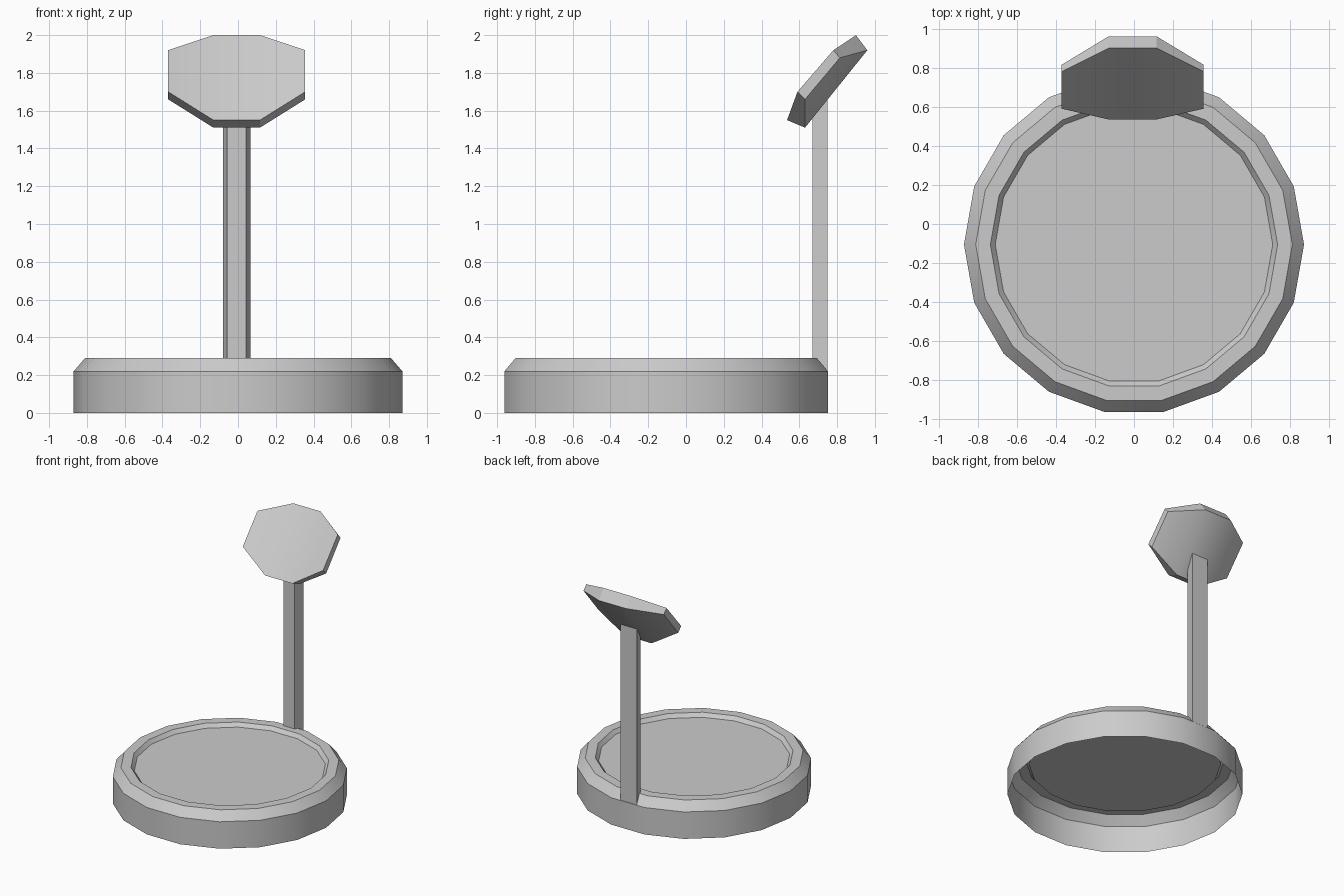
import bpy, math

old = bpy.data.objects.get("Cube")
if old:
    bpy.data.objects.remove(old, do_unlink=True)

GREY = 0.6
mat = bpy.data.materials.new("plain_grey")
mat.use_nodes = True
mat.diffuse_color = (GREY, GREY, GREY, 1)
mat.node_tree.nodes["Principled BSDF"].inputs["Base Color"].default_value = (GREY, GREY, GREY, 1)

MID_X = -0.007  # the post and head sit slightly off centre


def add_part(name, verts, faces):
    mesh = bpy.data.meshes.new(name)
    mesh.from_pydata(verts, [], faces)
    mesh.materials.append(mat)
    obj = bpy.data.objects.new(name, mesh)
    bpy.context.collection.objects.link(obj)
    bpy.ops.object.select_all(action='DESELECT')
    obj.select_set(True)
    bpy.context.view_layer.objects.active = obj
    bpy.ops.object.shade_smooth_by_angle(angle=math.radians(30))
    return obj


# Basin: an open-bottomed shell turned from a profile, closed by a sunken floor
SIDES = 18
profile = [(0.87, 0), (0.87, 0.22), (0.81, 0.29), (0.735, 0.29), (0.71, 0.26)]
verts, faces = [], []
for r, z in profile:
    for i in range(SIDES):
        a = math.tau * i / SIDES
        verts.append((r * math.cos(a), r * math.sin(a) - 0.105, z))
for k in range(len(profile) - 1):
    for i in range(SIDES):
        j = (i + 1) % SIDES
        lo, hi = k * SIDES, (k + 1) * SIDES
        faces.append((lo + i, lo + j, hi + j, hi + i))
top = (len(profile) - 1) * SIDES
faces.append(tuple(range(top, top + SIDES)))
add_part("basin", verts, faces)

# Post: trapezoid section, wide at the back
section = [(-0.05, 0.67), (0.05, 0.67), (0.073, 0.75), (-0.073, 0.75)]
verts = [(x + MID_X, y, z) for z in (0.22, 1.67) for x, y in section]
faces = [(3, 2, 1, 0), (4, 5, 6, 7)]
faces += [(i, (i + 1) % 4, (i + 1) % 4 + 4, i + 4) for i in range(4)]
add_part("post", verts, faces)

# Head: thick eight-sided plate, leaning back, with its sides bent forward
# columns run left to right as bottom and top points: (y, z) pairs
front_mid, front_side = [(0.535, 1.55), (0.9, 2.0)], [(0.59, 1.7), (0.78, 1.92)]
back_mid, back_side = [(0.63, 1.51), (0.96, 1.92)], [(0.63, 1.66), (0.815, 1.88)]
verts = []
for mid, side in ((front_mid, front_side), (back_mid, back_side)):
    for x, col in ((-0.363, side), (-0.123, mid), (0.123, mid), (0.363, side)):
        verts += [(x + MID_X, y, z) for y, z in col]
faces = []
for c in (0, 2, 4):
    faces.append((c, c + 2, c + 3, c + 1))            # front strip
    faces.append((c + 8, c + 9, c + 11, c + 10))      # back strip
    faces.append((c, c + 8, c + 10, c + 2))           # lower edge
    faces.append((c + 1, c + 3, c + 11, c + 9))       # upper edge
faces += [(0, 1, 9, 8), (6, 14, 15, 7)]               # side edges
add_part("head_plate", verts, faces)
